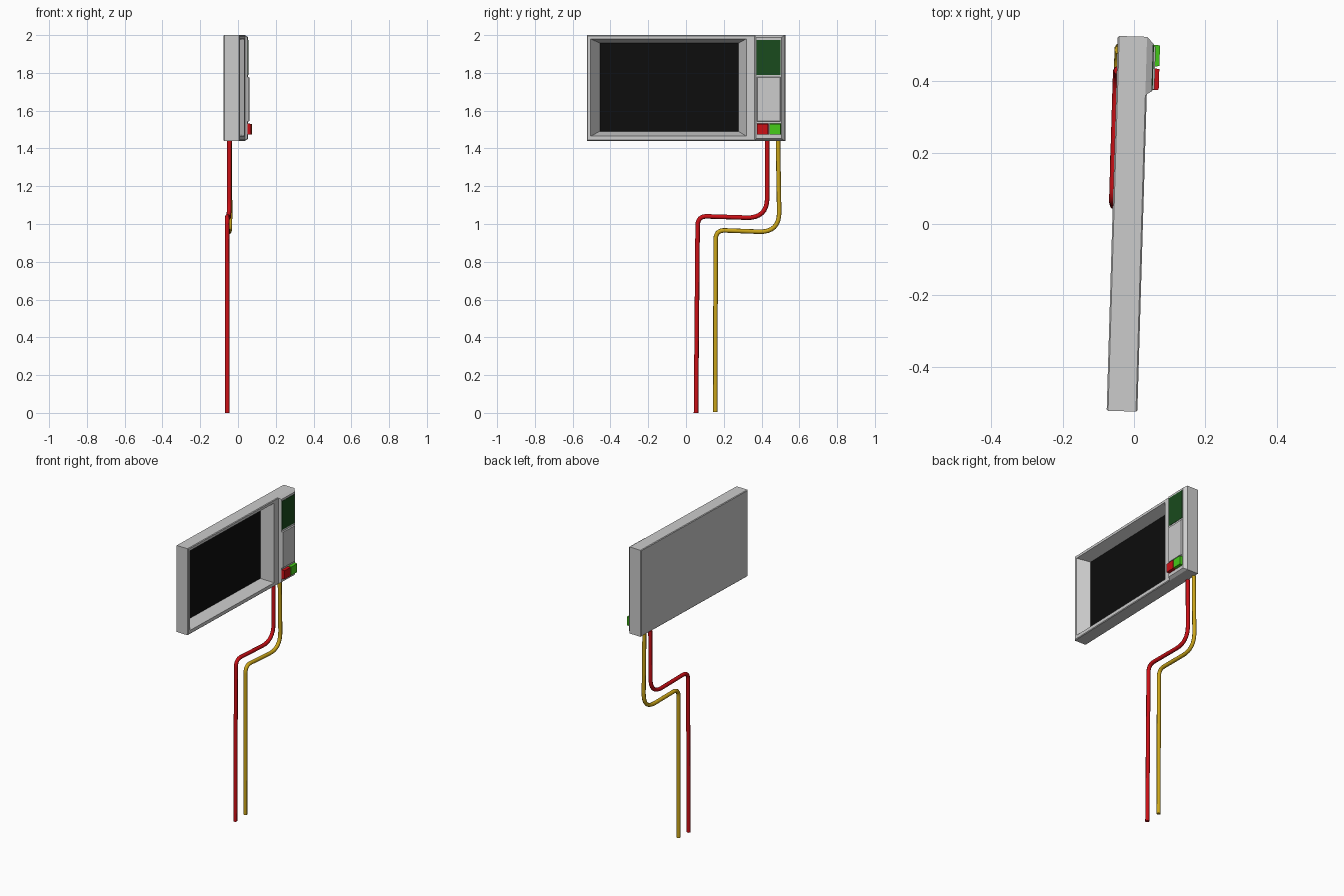
import bpy, bmesh, math

if "Cube" in bpy.data.objects:
    bpy.data.objects.remove(bpy.data.objects["Cube"])

TILT = math.radians(-1.7)      # the housing is turned slightly about z
FRONT, BACK = 0.025, -0.061    # housing faces before the turn


def paint(obj, name, color):
    mat = bpy.data.materials.get(name) or bpy.data.materials.new(name)
    mat.diffuse_color = (*color, 1)
    mat.use_nodes = True
    mat.node_tree.nodes["Principled BSDF"].inputs["Base Color"].default_value = mat.diffuse_color
    obj.data.materials.append(mat)


def loft(name, rects, color=None):
    """Solid through rectangles (x, y0, y1, z0, z1), capped at both ends."""
    bm = bmesh.new()
    rings = [[bm.verts.new(p) for p in
              ((x, y0, z0), (x, y1, z0), (x, y1, z1), (x, y0, z1))]
             for x, y0, y1, z0, z1 in rects]
    for a, b in zip(rings, rings[1:]):
        for i in range(4):
            j = (i + 1) % 4
            bm.faces.new((a[i], a[j], b[j], b[i]))
    bm.faces.new(rings[0][::-1])
    bm.faces.new(rings[-1])
    bmesh.ops.recalc_face_normals(bm, faces=bm.faces)
    mesh = bpy.data.meshes.new(name)
    bm.to_mesh(mesh)
    bm.free()
    obj = bpy.data.objects.new(name, mesh)
    bpy.context.collection.objects.link(obj)
    obj.rotation_euler.z = TILT
    if color:
        paint(obj, name + "_color", color)
    return obj


def wire(name, points, color, r=0.012):
    """Round cable; each point is (x, y, z, corner radius)."""
    curve = bpy.data.curves.new(name, 'CURVE')
    curve.dimensions = '3D'
    curve.bevel_depth = r
    curve.bevel_resolution = 2
    curve.use_fill_caps = True
    path = []
    for i, (*p, rad) in enumerate(points):
        if not rad:
            path.append(p)
            continue
        # round the corner with a quadratic arc
        ends = []
        for q in (points[i - 1][:3], points[i + 1][:3]):
            t = rad / math.dist(p, q)
            ends.append([u + (v - u) * t for u, v in zip(p, q)])
        for k in range(9):
            t = k / 8
            path.append([(1 - t) ** 2 * a + 2 * t * (1 - t) * c + t * t * b
                         for a, c, b in zip(ends[0], p, ends[1])])
    spline = curve.splines.new('POLY')
    spline.points.add(len(path) - 1)
    for sp, p in zip(spline.points, path):
        sp.co = (*p, 1)
    spline.use_smooth = True
    obj = bpy.data.objects.new(name, curve)
    bpy.context.collection.objects.link(obj)
    paint(obj, name + "_color", color)


# housing with sloped screen recess
loft("housing", [
    (BACK, -0.521, 0.521, 1.444, 1.996),
    (BACK + 0.004, -0.525, 0.525, 1.44, 2.0),
    (FRONT - 0.004, -0.525, 0.525, 1.44, 2.0),
    (FRONT, -0.521, 0.521, 1.444, 1.996),
    (FRONT, -0.505, 0.32, 1.465, 1.98),
    (FRONT - 0.07, -0.458, 0.278, 1.49, 1.958),
])
loft("screen", [
    (FRONT - 0.072, -0.458, 0.278, 1.491, 1.957),
    (FRONT - 0.067, -0.458, 0.278, 1.491, 1.957),
], (0.004, 0.004, 0.004))

# raised control panel with its display, plate and buttons
loft("control_panel", [
    (FRONT - 0.004, 0.362, 0.525, 1.44, 2.0),
    (FRONT + 0.014, 0.373, 0.507, 1.452, 1.988),
])
loft("status_display", [
    (FRONT + 0.01, 0.375, 0.502, 1.79, 1.975),
    (FRONT + 0.016, 0.375, 0.502, 1.79, 1.975),
], (0.01, 0.07, 0.012))
loft("panel_plate", [
    (FRONT + 0.01, 0.375, 0.502, 1.54, 1.78),
    (FRONT + 0.021, 0.379, 0.498, 1.545, 1.775),
])
for name, y, color in (("red_button", 0.376, (0.6, 0.005, 0.008)),
                       ("green_button", 0.442, (0.06, 0.6, 0.01))):
    loft(name, [
        (FRONT + 0.01, y, y + 0.062, 1.473, 1.532),
        (FRONT + 0.033, y + 0.002, y + 0.06, 1.475, 1.53),
    ], color)

# hanging cables
wire("red_cable", [(-0.045, 0.43, 1.445, 0), (-0.047, 0.43, 1.03, 0.11),
                   (-0.058, 0.062, 1.042, 0.05), (-0.056, 0.053, 0, 0)],
     (0.6, 0.005, 0.008))
wire("yellow_cable", [(-0.043, 0.487, 1.445, 0), (-0.042, 0.495, 0.955, 0.11),
                      (-0.056, 0.157, 0.968, 0.05), (-0.056, 0.155, 0.005, 0)],
     (0.6, 0.38, 0.01))
